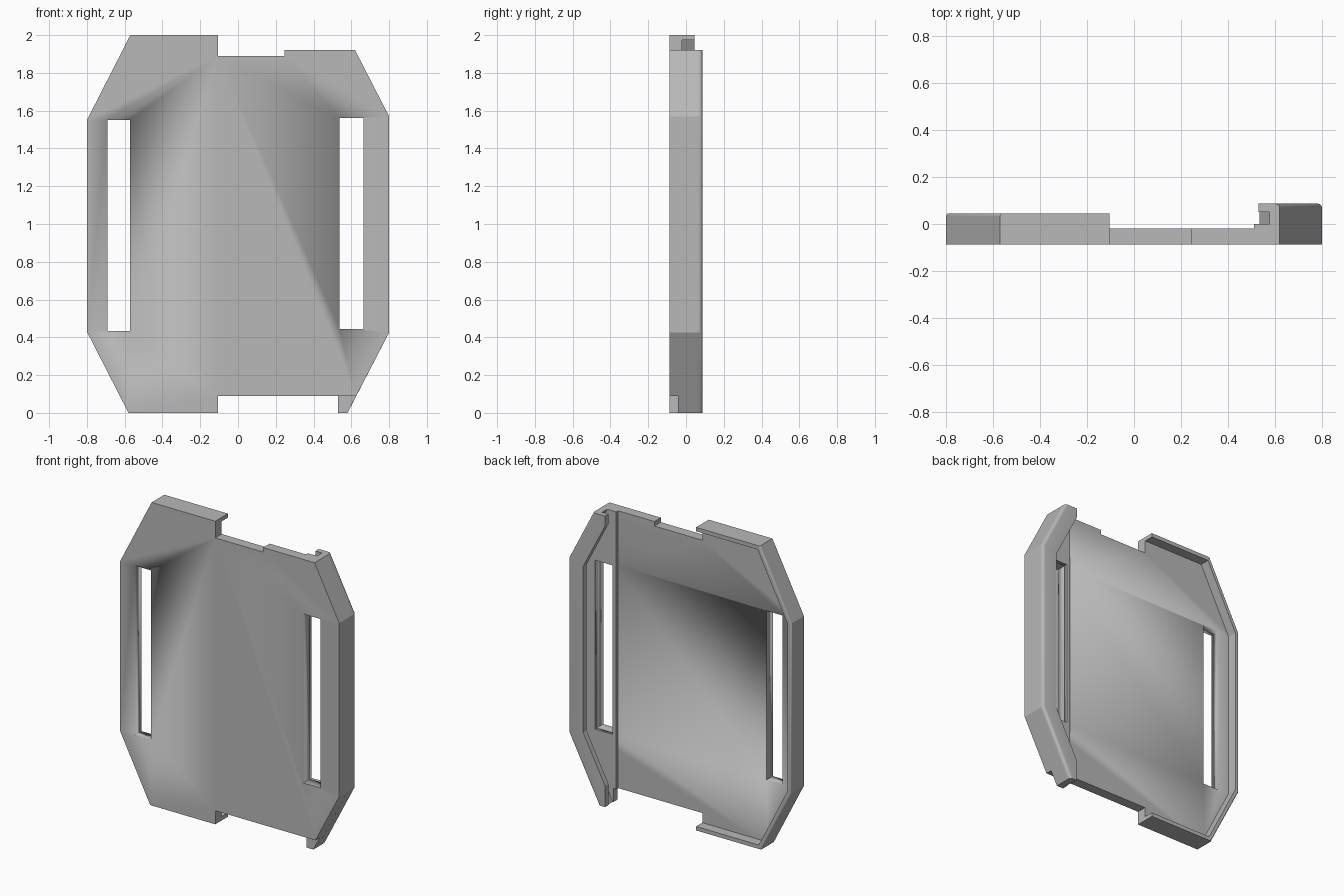
import bpy, bmesh, math

cube = bpy.data.objects.get("Cube")
if cube:
    bpy.data.objects.remove(cube, do_unlink=True)

grey = bpy.data.materials.new("plain_grey")
grey.use_nodes = True
grey.diffuse_color = (0.48, 0.48, 0.48, 1)
grey.node_tree.nodes["Principled BSDF"].inputs["Base Color"].default_value = grey.diffuse_color


def prism(name, outline, front, back, round_edges=0, radius=0.0):
    """Extrude an (x, z) outline from front to back; round the first few back edges."""
    bm = bmesh.new()
    a = [bm.verts.new((x, front, z)) for x, z in outline]
    b = [bm.verts.new((x, back, z)) for x, z in outline]
    n = len(outline)
    bm.faces.new(a)
    bm.faces.new(b[::-1])
    for i in range(n):
        j = (i + 1) % n
        bm.faces.new((a[i], b[i], b[j], a[j]))
    bmesh.ops.recalc_face_normals(bm, faces=bm.faces)
    if round_edges:
        edges = [bm.edges.get((b[i], b[i + 1])) for i in range(round_edges)]
        bmesh.ops.bevel(bm, geom=edges, offset=radius, segments=4,
                        profile=0.5, affect='EDGES')
    mesh = bpy.data.meshes.new(name)
    bm.to_mesh(mesh)
    bm.free()
    mesh.materials.append(grey)
    ob = bpy.data.objects.new(name, mesh)
    bpy.context.collection.objects.link(ob)
    bpy.ops.object.select_all(action='DESELECT')
    ob.select_set(True)
    bpy.context.view_layer.objects.active = ob
    bpy.ops.object.shade_smooth_by_angle(angle=math.radians(25))
    return ob


def box(x0, x1, z0, z1):
    return [(x0, z0), (x1, z0), (x1, z1), (x0, z1)]


def cut(target, cutter):
    mod = target.modifiers.new("slot", 'BOOLEAN')
    mod.operation = 'DIFFERENCE'
    mod.solver = 'EXACT'
    mod.object = cutter


FRONT, FLOOR, STEP, BACK = -0.087, -0.02, 0.0, 0.087

# Outer edges of the two sides, listed from top to bottom
right_edge = [(-0.105, 2), (-0.57, 2), (-0.8, 1.55), (-0.8, 0.43), (-0.58, 0), (-0.105, 0)]
left_edge = [(0.62, 1.92), (0.8, 1.57), (0.8, 0.425), (0.626, 0.09)]
left_edge_long = left_edge[:3] + [(0.58, 0)]

# Base plate with notched top and bottom
notch = [(0.245, 1.92), (0.245, 1.89), (-0.105, 1.89)]
plate = prism("base_plate", right_edge + [(-0.105, 0.09)] + left_edge[::-1] + notch,
              FRONT, FLOOR)

# Raised step under the clasp, and the lug below it
step = prism("clasp_step", left_edge + [(0.51, 0.09), (0.51, 1.92)], FLOOR, STEP)
prism("bottom_lug", [(0.53, 0.09), (0.626, 0.09), (0.58, 0), (0.53, 0)], -0.043, STEP)

# Thin raised rim on the right side
rim_inner = [(-0.105, 0.026), (-0.563, 0.026), (-0.772, 0.437),
             (-0.772, 1.543), (-0.553, 1.974), (-0.105, 1.974)]
rim = prism("right_rim", right_edge + rim_inner, FLOOR, 0.045)
rim_bevel = rim.modifiers.new("soft_back_edge", 'BEVEL')
rim_bevel.width = 0.01
rim_bevel.segments = 3
rim_bevel.limit_method = 'VGROUP'
group = rim.vertex_groups.new(name="soft_edge")
group.add([v.index for v in rim.data.vertices
           if v.co.y > 0.04 and v.co.x < -0.56
           and (abs(v.co.x + 0.8) < 0.001 or v.co.z in (0, 2))], 1, 'REPLACE')
rim_bevel.vertex_group = "soft_edge"

# Clasp wall and its overhanging lip
wall_inner = [(0.535, 0), (0.76, 0.435), (0.76, 1.56), (0.576, 1.92)]
prism("clasp_wall", left_edge_long + wall_inner, STEP, 0.052)
lip_inner = [(0.53, 0), (0.53, 0.14), (0.69, 0.45),
             (0.69, 1.545), (0.53, 1.855), (0.53, 1.92)]
prism("clasp_lip", left_edge_long + lip_inner, 0.052, BACK, 3, 0.018)

# Strap slots
slots = {"right_slot_cutter": box(-0.692, -0.573, 0.433, 1.55),
         "left_slot_cutter": box(0.537, 0.665, 0.445, 1.56)}
for name, outline in slots.items():
    cutter = prism(name, outline, -0.2, 0.2)
    cutter.hide_render = True
    cutter.hide_viewport = True
    cut(plate, cutter)
    if name.startswith("left"):
        cut(step, cutter)
